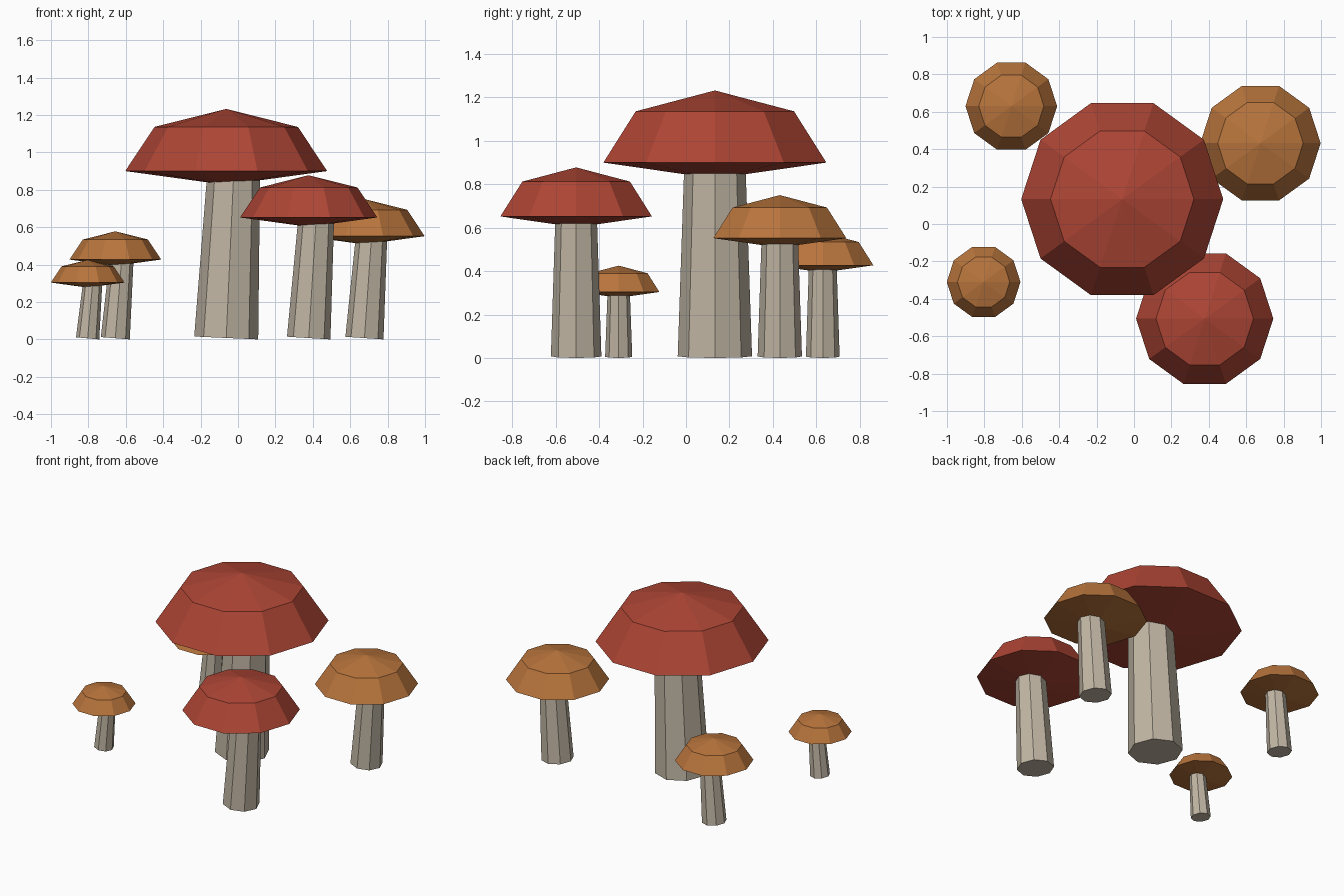
import bpy
import bmesh
from math import cos, sin, pi, radians
from mathutils import Matrix

cube = bpy.data.objects.get("Cube")
if cube:
    bpy.data.objects.remove(cube, do_unlink=True)


def make_material(name, rgb):
    mat = bpy.data.materials.new(name)
    mat.use_nodes = True
    mat.diffuse_color = (*rgb, 1)
    mat.node_tree.nodes["Principled BSDF"].inputs["Base Color"].default_value = (*rgb, 1)
    return mat


red = make_material("cap red", (0.42, 0.06, 0.035))
orange = make_material("cap orange", (0.48, 0.175, 0.045))
cream = make_material("stem cream", (0.53, 0.465, 0.37))


def add_object(name, bm, mat, location):
    bmesh.ops.recalc_face_normals(bm, faces=bm.faces)
    mesh = bpy.data.meshes.new(name)
    bm.to_mesh(mesh)
    bm.free()
    mesh.materials.append(mat)
    obj = bpy.data.objects.new(name, mesh)
    obj.location = location
    bpy.context.collection.objects.link(obj)
    return obj


def add_cap(name, x, y, rim_z, radius, mat, sides=10):
    """Ten-sided cap: shallow cone below, sloped skirt, low cone on top."""
    bm = bmesh.new()
    rings = []
    for r, z in ((1, 0), (0.71, 0.437)):
        rings.append([bm.verts.new((radius * r * cos(2 * pi * i / sides),
                                    radius * r * sin(2 * pi * i / sides),
                                    radius * z)) for i in range(sides)])
    bottom = bm.verts.new((0, 0, -0.137 * radius))
    apex = bm.verts.new((0, 0, 0.615 * radius))
    rim, shoulder = rings
    for i in range(sides):
        j = (i + 1) % sides
        bm.faces.new((bottom, rim[j], rim[i]))
        bm.faces.new((rim[i], rim[j], shoulder[j], shoulder[i]))
        bm.faces.new((shoulder[i], shoulder[j], apex))
    add_object(name, bm, mat, (x, y, rim_z))


def add_stem(name, x, y, height, radius, tilt):
    """Eight-sided tapered stem leaning towards +x, its low edge on the ground."""
    bm = bmesh.new()
    bmesh.ops.create_cone(bm, cap_ends=True, segments=8, radius1=radius,
                          radius2=radius * 0.82, depth=height,
                          matrix=Matrix.Translation((0, 0, height / 2)))
    stem = add_object(name, bm, cream, (x, y, radius * sin(tilt)))
    stem.rotation_euler.y = tilt


# name, x, y, rim height, cap radius, lean in degrees, cap colour
mushrooms = (
    ("large_red", -0.063, 0.133, 0.90, 0.54, 2.6, red),
    ("small_red", 0.378, -0.506, 0.652, 0.367, 3.6, red),
    ("large_orange", 0.676, 0.432, 0.552, 0.322, 4.0, orange),
    ("medium_orange", -0.656, 0.63, 0.427, 0.245, 4.6, orange),
    ("small_orange", -0.804, -0.31, 0.304, 0.197, 5.2, orange),
)
for name, x, y, rim_z, radius, lean, colour in mushrooms:
    add_stem(name + "_stem", x, y, rim_z, radius * 0.317, radians(lean))
    add_cap(name + "_cap", x, y, rim_z, radius, colour)
